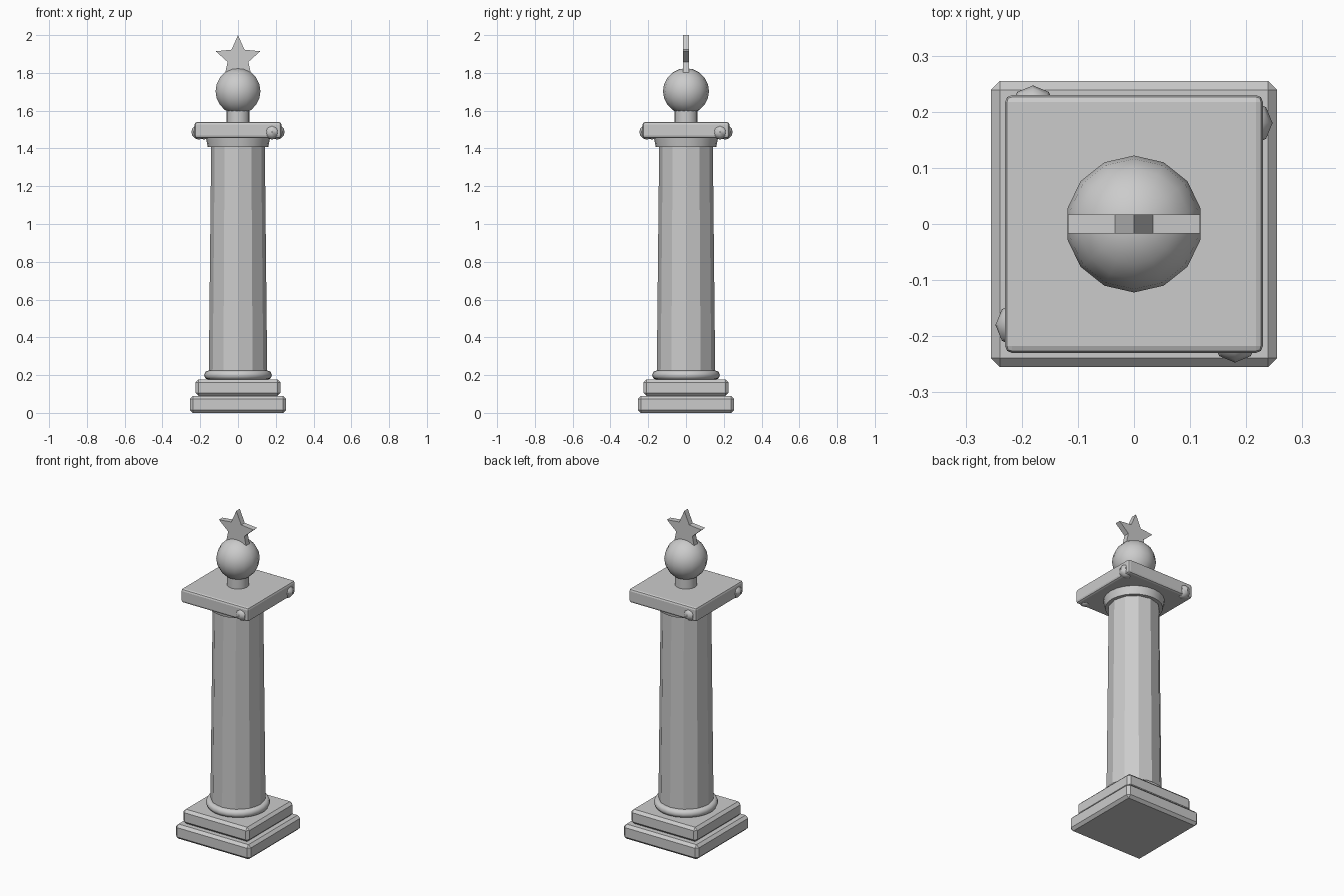
import bpy, bmesh, math
from mathutils import Matrix, Vector

if "Cube" in bpy.data.objects:
    bpy.data.objects.remove(bpy.data.objects["Cube"])

stone = bpy.data.materials.new("grey stone")
stone.diffuse_color = (0.6, 0.6, 0.6, 1)
stone.use_nodes = True
stone.node_tree.nodes["Principled BSDF"].inputs["Base Color"].default_value = stone.diffuse_color


def finish(name, bm, smooth=False):
    bmesh.ops.recalc_face_normals(bm, faces=bm.faces[:])
    me = bpy.data.meshes.new(name)
    bm.to_mesh(me)
    bm.free()
    me.materials.append(stone)
    ob = bpy.data.objects.new(name, me)
    bpy.context.collection.objects.link(ob)
    if smooth:
        bpy.ops.object.select_all(action='DESELECT')
        ob.select_set(True)
        bpy.context.view_layer.objects.active = ob
        bpy.ops.object.shade_smooth_by_angle(angle=math.radians(40))
    return ob


def slab(name, half, z0, z1, bevel, segments=1):
    bm = bmesh.new()
    bmesh.ops.create_cube(bm, size=1, matrix=Matrix.Translation((0, 0, (z0 + z1) / 2))
                          @ Matrix.Diagonal((2 * half, 2 * half, z1 - z0, 1)))
    bmesh.ops.bevel(bm, geom=bm.edges[:], offset=bevel, segments=segments,
                    profile=0.5, affect='EDGES')
    return finish(name, bm)


def drum(name, r0, r1, z0, z1, sides, smooth):
    bm = bmesh.new()
    bmesh.ops.create_cone(bm, cap_ends=True, segments=sides, radius1=r0, radius2=r1,
                          depth=z1 - z0, matrix=Matrix.Translation((0, 0, (z0 + z1) / 2)))
    return finish(name, bm, smooth)


def ball(name, r, loc, u, v):
    bm = bmesh.new()
    bmesh.ops.create_uvsphere(bm, u_segments=u, v_segments=v, radius=r,
                              matrix=Matrix.Translation(loc))
    return finish(name, bm, True)


# Stepped plinth
slab("plinth_lower", 0.255, 0.0, 0.09, 0.016)
slab("plinth_upper", 0.225, 0.09, 0.178, 0.016)

# Rounded ring under the shaft
bpy.ops.mesh.primitive_torus_add(major_radius=0.155, minor_radius=0.025, major_segments=24,
                                 minor_segments=8, location=(0, 0, 0.2))
ring = bpy.context.object
ring.name = "base_ring"
ring.data.materials.append(stone)
bpy.ops.object.shade_smooth()

# Tapered twelve-sided shaft and its collar
drum("shaft", 0.155, 0.142, 0.17, 1.42, 12, False)
drum("capital_collar", 0.16, 0.17, 1.407, 1.457, 24, True)

# Capital slab with one knob near the corner of each side
slab("capital_slab", 0.23, 1.455, 1.54, 0.013, 2)
for i in range(4):
    p = Matrix.Rotation(i * math.pi / 2, 3, 'Z') @ Vector((0.18, -0.207, 1.487))
    ball(f"capital_knob_{i + 1}", 0.04, p, 8, 6)

# Neck and ball finial
drum("finial_neck", 0.062, 0.062, 1.53, 1.62, 16, True)
ball("finial_ball", 0.122, (0, 0, 1.703), 14, 10)

# Flat star on top
bm = bmesh.new()
pts = []
for i in range(10):
    r = 0.124 if i % 2 == 0 else 0.058
    a = math.pi / 2 + i * math.pi / 5
    pts.append(bm.verts.new((r * math.cos(a), -0.017, 1.876 + r * math.sin(a))))
face = bm.faces.new(pts)
ext = bmesh.ops.extrude_face_region(bm, geom=[face], use_keep_orig=True)
bmesh.ops.translate(bm, vec=(0, 0.034, 0),
                    verts=[g for g in ext["geom"] if isinstance(g, bmesh.types.BMVert)])
finish("star", bm)
